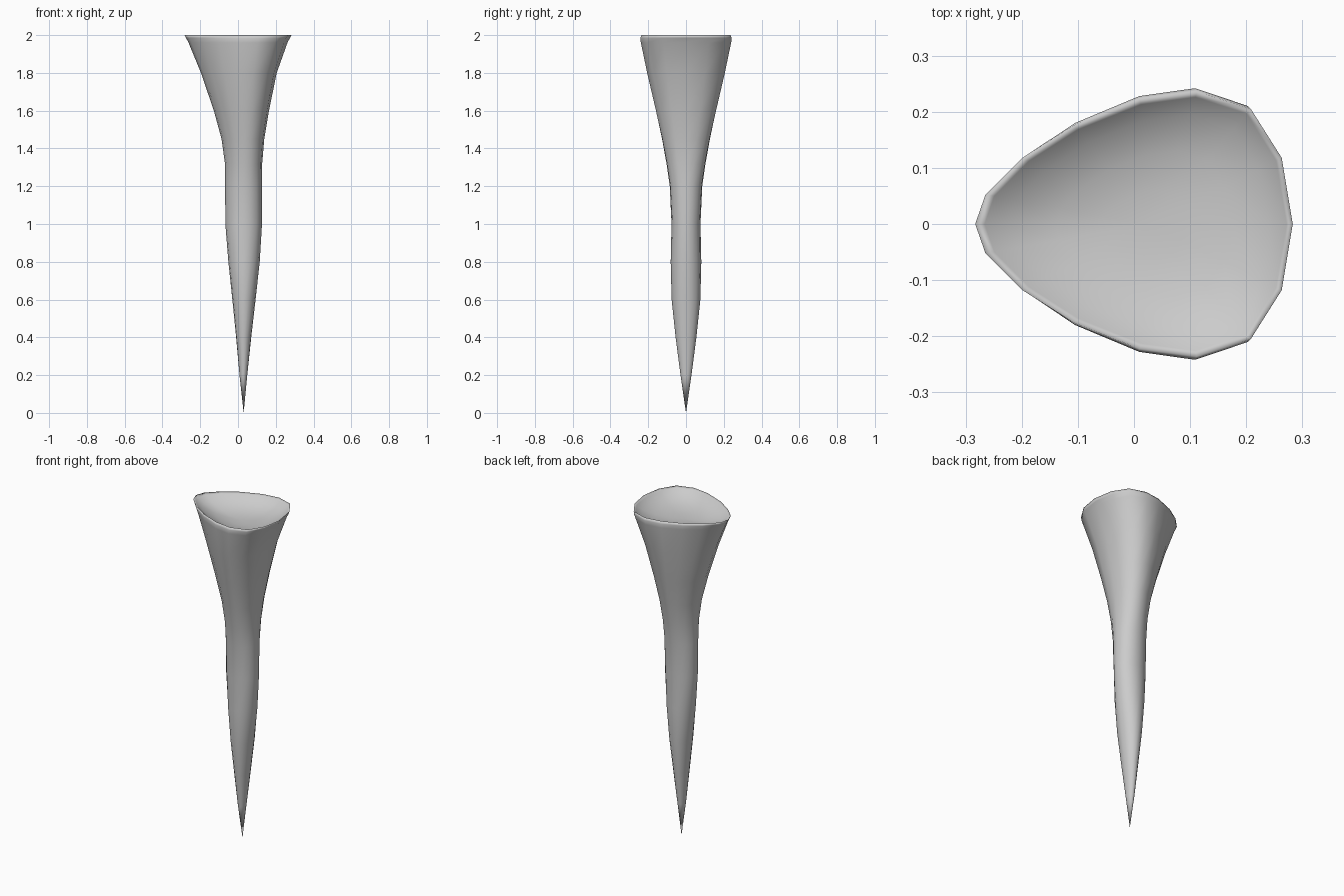
import bpy, bmesh, math

if "Cube" in bpy.data.objects:
    bpy.data.objects.remove(bpy.data.objects["Cube"])

# Egg-shaped 16-sided section (upper half, normalised), mirrored in y
half = [(1, 0), (.93, .5), (.735, .87), (.396, 1), (.035, .942),
        (-.382, .744), (-.707, .496), (-.936, .22), (-1, 0)]
egg = half + [(x, -y) for x, y in half[-2:0:-1]]
N = len(egg)

# z, left x, right x, half depth, egg amount (0 = ellipse)
profile = [
    (.2, .008, .049, .029, 0), (.4, -.010, .070, .055, 0),
    (.6, -.030, .093, .076, 0), (.8, -.051, .115, .081, 0),
    (1.0, -.067, .127, .077, .1), (1.2, -.068, .127, .087, .2),
    (1.32, -.069, .128, .105, .3), (1.45, -.087, .139, .130, .45),
    (1.6, -.128, .164, .164, .6), (1.8, -.196, .205, .208, .85),
    (1.96, -.262, .262, .239, 1), (1.985, -.275, .275, .242, 1),
    (2.0, -.283, .283, .236, 1),
    # inner lip and shallow bowl
    (1.99, -.266, .272, .226, 1), (1.965, -.225, .240, .195, 1),
    (1.94, -.140, .170, .130, 1), (1.93, -.06, .09, .06, 1),
]

bm = bmesh.new()


def ring(z, x0, x1, d, k):
    verts = []
    for i, (ex, ey) in enumerate(egg):
        a = 2 * math.pi * i / N
        nx = ex * k + math.cos(a) * (1 - k)
        ny = ey * k + math.sin(a) * (1 - k)
        verts.append(bm.verts.new(((x0 + x1) / 2 + nx * (x1 - x0) / 2, ny * d, z)))
    return verts


rings = [ring(*p) for p in profile]
for a, b in zip(rings, rings[1:]):
    for i in range(N):
        j = (i + 1) % N
        bm.faces.new((a[i], a[j], b[j], b[i]))

# Pointed tip and bowl centre
tip = bm.verts.new((.03, 0, 0))
centre = bm.verts.new((.015, 0, 1.928))
for i in range(N):
    j = (i + 1) % N
    bm.faces.new((tip, rings[0][j], rings[0][i]))
    bm.faces.new((centre, rings[-1][i], rings[-1][j]))
bmesh.ops.recalc_face_normals(bm, faces=bm.faces[:])
for f in bm.faces:
    f.smooth = True

mesh = bpy.data.meshes.new("tapered_spike")
bm.to_mesh(mesh)
bm.free()
spike = bpy.data.objects.new("tapered_spike", mesh)
bpy.context.collection.objects.link(spike)
